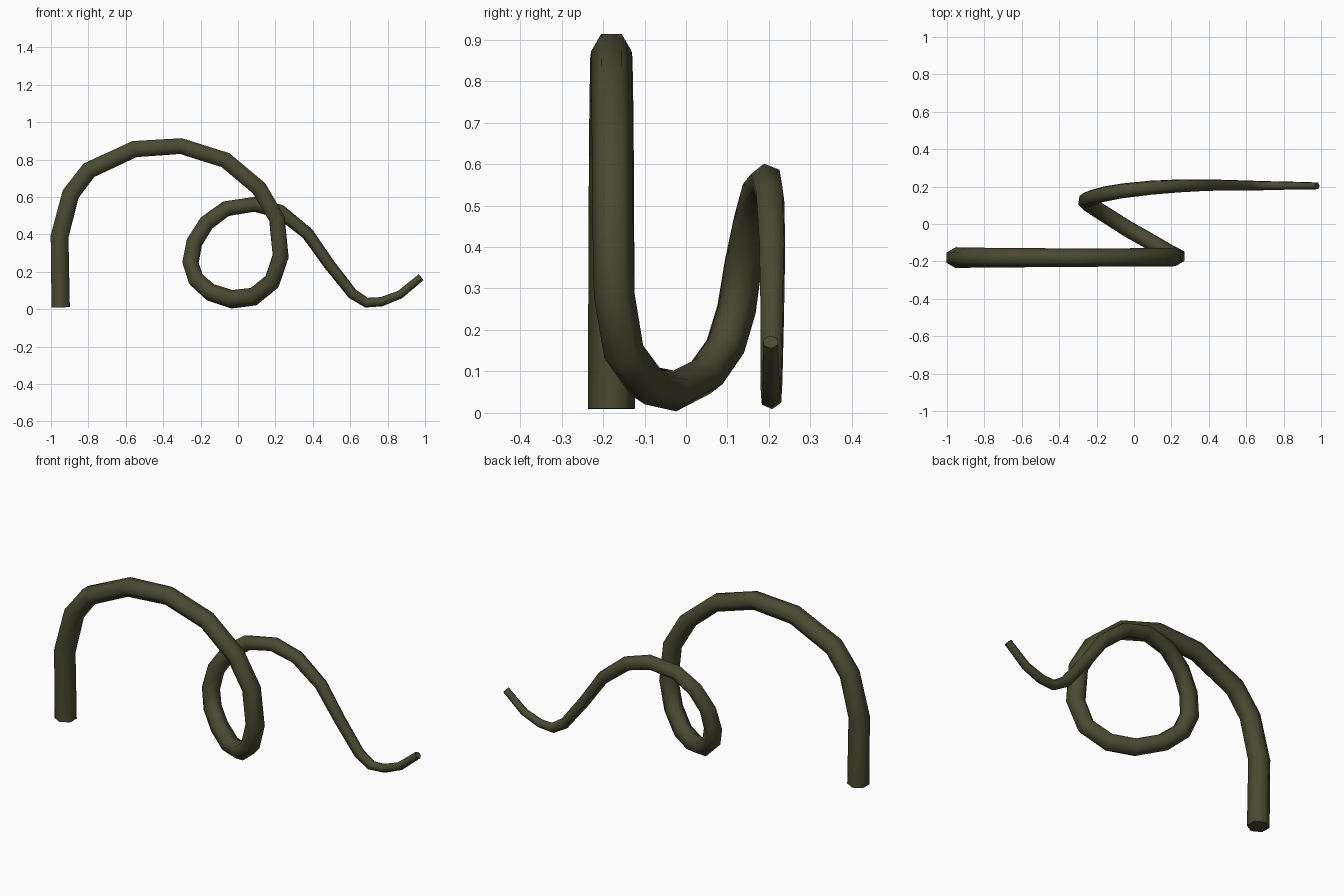
import bpy, bmesh, math
from mathutils import Vector, Matrix

if "Cube" in bpy.data.objects:
    bpy.data.objects.remove(bpy.data.objects["Cube"])

SIDES = 6

# Centreline joints of the vine: x, y, z (root to tip)
path = [Vector(p) for p in [
    (-.948, -.18, .01), (-.954, -.18, .388), (-.895, -.18, .615), (-.797, -.18, .743),
    (-.553, -.18, .856), (-.305, -.18, .872), (-.067, -.179, .797), (.112, -.178, .647),
    (.208, -.177, .484), (.228, -.173, .283), (.182, -.15, .147), (.083, -.092, .067),
    (-.032, -.027, .053), (-.147, .046, .09), (-.225, .095, .160), (-.254, .122, .25),
    (-.233, .138, .358), (-.168, .158, .461), (-.064, .177, .537), (.088, .194, .561),
    (.227, .203, .521), (.372, .208, .404), (.489, .208, .238), (.612, .206, .082),
    (.687, .205, .035), (.767, .205, .04), (.866, .205, .078), (.979, .204, .171)]]

# Radius keys: joint index -> radius, linearly interpolated
keys = [(0, .0565), (3, .053), (5, .049), (12, .0495), (15, .0475), (19, .0405),
        (22, .031), (25, .025), (27, .02)]


def radius(i):
    for (a, ra), (b, rb) in zip(keys, keys[1:]):
        if a <= i <= b:
            return ra + (rb - ra) * (i - a) / (b - a)


# Tapered hexagonal tube swept with a minimum-twist frame
bm = bmesh.new()
rings = []
side = Vector((0, 1, 0))
prev = None
for i, p in enumerate(path):
    before = (p - path[i - 1]).normalized() if i else None
    after = (path[i + 1] - p).normalized() if i < len(path) - 1 else None
    t = ((before or after) + (after or before)).normalized()
    if prev is not None:
        side = prev.rotation_difference(t) @ side
    side = (side - t * side.dot(t)).normalized()
    up = t.cross(side)
    prev = t
    r = radius(i)
    rings.append([bm.verts.new(p + r * (math.cos(a) * side + math.sin(a) * up))
                  for a in (2 * math.pi * k / SIDES for k in range(SIDES))])
for a, b in zip(rings, rings[1:]):
    for k in range(SIDES):
        n = (k + 1) % SIDES
        bm.faces.new((a[k], a[n], b[n], b[k])).smooth = True

# Flat end caps with sharp rims
for cap in (bm.faces.new(rings[0][::-1]), bm.faces.new(rings[-1])):
    for e in cap.edges:
        e.smooth = False
bmesh.ops.recalc_face_normals(bm, faces=bm.faces)

mesh = bpy.data.meshes.new("vine")
bm.to_mesh(mesh)
bm.free()
vine = bpy.data.objects.new("vine", mesh)
bpy.context.collection.objects.link(vine)

# Dark olive colour
mat = bpy.data.materials.new("dark olive")
mat.diffuse_color = (.068, .067, .032, 1)
mat.use_nodes = True
mat.node_tree.nodes["Principled BSDF"].inputs["Base Color"].default_value = mat.diffuse_color
mesh.materials.append(mat)
